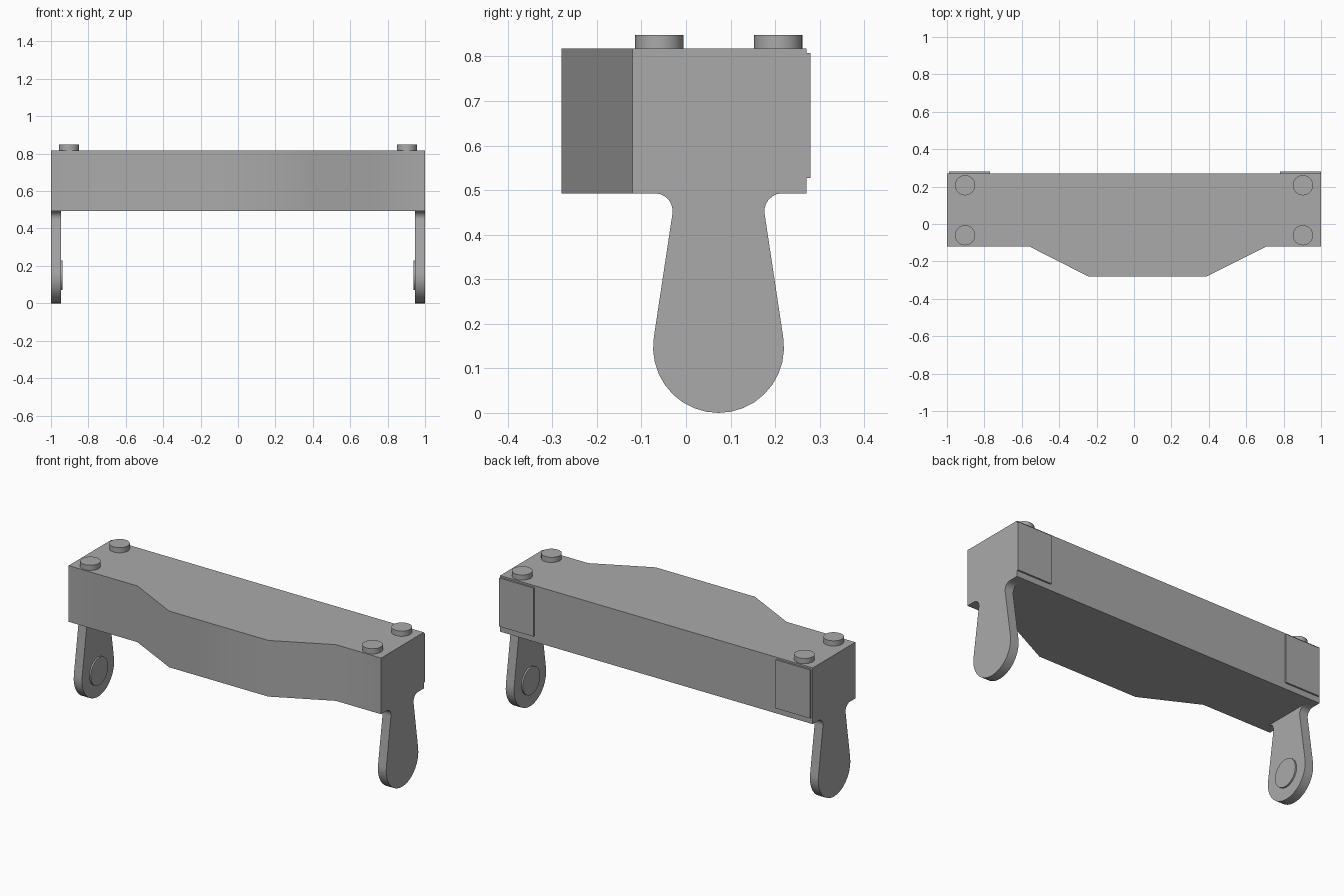
import bpy, bmesh
from math import sin, cos, radians
from mathutils import Vector

if "Cube" in bpy.data.objects:
    bpy.data.objects.remove(bpy.data.objects["Cube"], do_unlink=True)

grey = bpy.data.materials.new("plain grey")
grey.use_nodes = True
grey.diffuse_color = (0.4, 0.4, 0.4, 1)
grey.node_tree.nodes["Principled BSDF"].inputs["Base Color"].default_value = grey.diffuse_color


def extrude(name, outline, direction):
    """Solid made by sweeping a closed outline along a direction."""
    bm = bmesh.new()
    face = bm.faces.new([bm.verts.new(p) for p in outline])
    swept = bmesh.ops.extrude_face_region(bm, geom=[face])["geom"]
    verts = [v for v in swept if isinstance(v, bmesh.types.BMVert)]
    bmesh.ops.translate(bm, verts=verts, vec=Vector(direction))
    bmesh.ops.recalc_face_normals(bm, faces=bm.faces)
    mesh = bpy.data.meshes.new(name)
    bm.to_mesh(mesh)
    bm.free()
    mesh.materials.append(grey)
    obj = bpy.data.objects.new(name, mesh)
    bpy.context.collection.objects.link(obj)
    bpy.ops.object.select_all(action="DESELECT")
    obj.select_set(True)
    bpy.context.view_layer.objects.active = obj
    bpy.ops.object.shade_smooth_by_angle(angle=radians(30))
    return obj


def arc(cx, cy, r, start, end, steps):
    angles = [radians(start + (end - start) * i / steps) for i in range(steps + 1)]
    return [(cx + r * cos(a), cy + r * sin(a)) for a in angles]


BOTTOM, TOP, BACK = 0.493, 0.818, 0.27
LEG_Y, LEG_IN = 0.073, 0.947

# Body with an off-centre bulge on its front
plan = [(-1, BACK), (-1, -0.12), (-0.56, -0.12), (-0.245, -0.28),
        (0.39, -0.28), (0.71, -0.12), (1, -0.12), (1, BACK)]
extrude("body", [(x, y, BOTTOM) for x, y in plan], (0, 0, TOP - BOTTOM))

# Half outline of a leg: round foot, tapered neck, flared root
half = arc(0, 0.147, 0.147, -90, 9, 9) + arc(0.143, BOTTOM - 0.04, 0.04, 189, 90, 6)
leg_outline = half + [(-d, z) for d, z in reversed(half[1:])]

for side, label in ((-1, "right"), (1, "left")):
    # Leg flush with the end of the body, with a round pad inside the foot
    extrude(label + "_leg", [(side, LEG_Y + d, z) for d, z in leg_outline],
            (side * (LEG_IN - 1), 0, 0))
    pad = arc(LEG_Y, 0.15, 0.08, 0, 360, 20)[:-1]
    extrude(label + "_foot_pad", [(side * LEG_IN, y, z) for y, z in pad],
            (-side * 0.009, 0, 0))

    # Pegs on the top
    for y, place in ((-0.06, "front"), (0.207, "back")):
        ring = arc(side * 0.903, y, 0.054, 0, 360, 24)[:-1]
        extrude(f"{label}_{place}_peg", [(px, py, TOP) for px, py in ring],
                (0, 0, 0.03))

    # Thin plate on the back
    x0, x1 = (-0.99, -0.77) if side < 0 else (0.78, 1.0)
    corners = ((x0, 0.527), (x1, 0.527), (x1, 0.808), (x0, 0.808))
    extrude(label + "_back_plate", [(x, BACK, z) for x, z in corners], (0, 0.01, 0))
